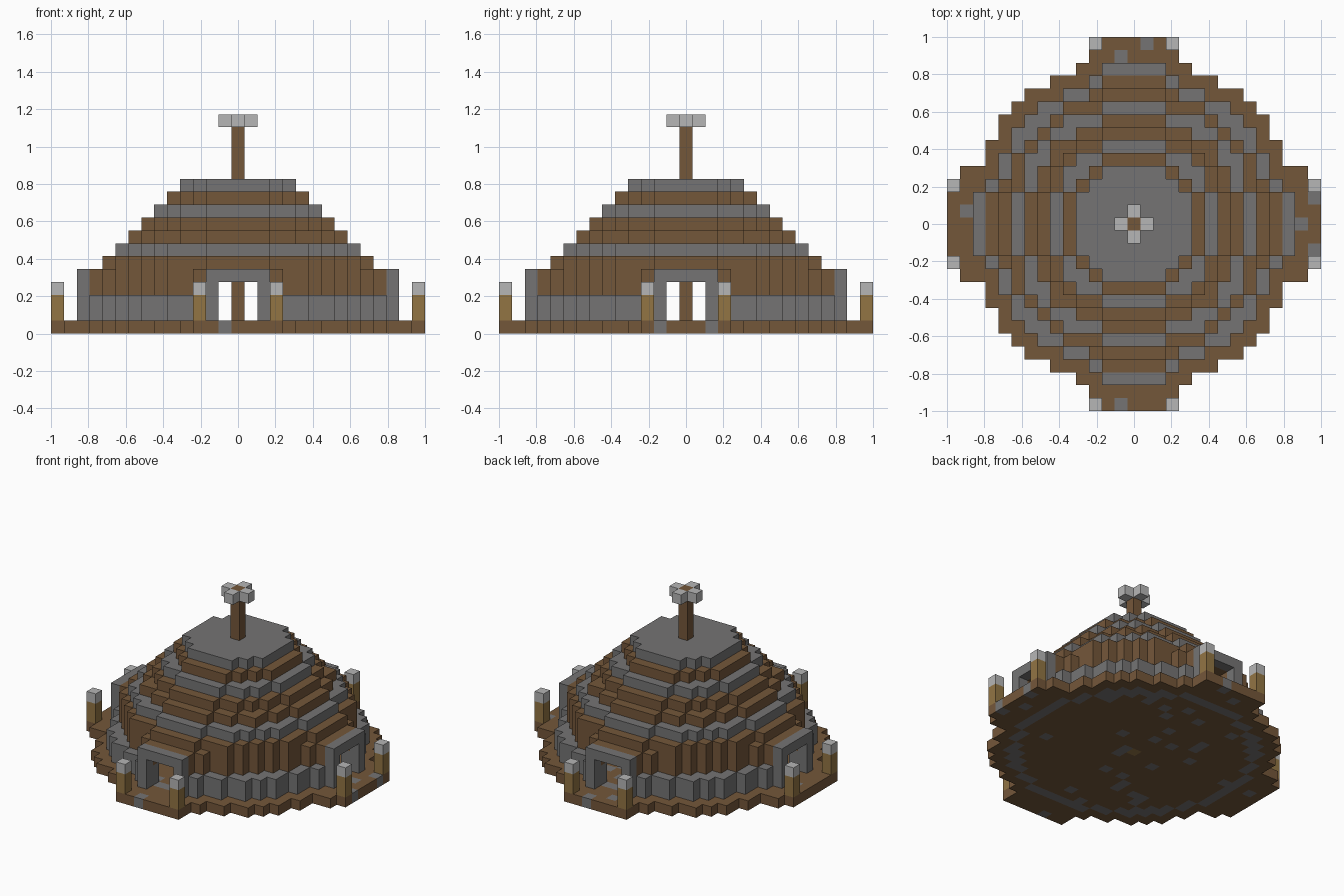
import bpy
import bmesh
import random
from mathutils import Vector

random.seed(4)
cube = bpy.data.objects.get("Cube")
if cube:
    bpy.data.objects.remove(cube, do_unlink=True)

U = 2 / 29  # size of one block


def make_material(name, srgb):
    rgba = [((c / 255 + 0.055) / 1.055) ** 2.4 for c in srgb] + [1.0]
    mat = bpy.data.materials.new(name)
    mat.use_nodes = True
    mat.diffuse_color = rgba
    mat.node_tree.nodes["Principled BSDF"].inputs["Base Color"].default_value = rgba
    return mat


BROWN, GREY, LIGHT, TAN = range(4)
MATERIALS = [
    make_material("brown_wood", (116, 87, 58)),
    make_material("grey_stone", (117, 116, 116)),
    make_material("light_grey_cap", (182, 182, 182)),
    make_material("tan_post", (146, 117, 68)),
]

parts = {}     # part name -> {block: material}
occupied = set()


def put(part, columns, layers, mat):
    blocks = parts.setdefault(part, {})
    for x, y in columns:
        for z in layers:
            if (x, y, z) not in occupied:
                occupied.add((x, y, z))
                blocks[x, y, z] = mat


def disc(limit):
    """Grid columns whose squared distance is within the limit."""
    span = range(-14, 15)
    return {(x, y) for x in span for y in span if x * x + y * y <= limit}


def round_disc(r):
    return disc(r * r + min(r, 8) + 0.25)


def four_sides(columns):
    """Repeat columns drawn on the front at all four sides."""
    result = set()
    for x, y in columns:
        result |= {(x, y), (-y, x), (-x, -y), (y, -x)}
    return result


def front_row(half, row):
    return {(x, -row) for x in range(-half, half + 1)}


wall_disc, upper_disc = disc(132), disc(110)

# Doorway openings, kept free of wall blocks
opening = four_sides(front_row(1, 9) | front_row(1, 10) | front_row(1, 11) | front_row(1, 12))

# Floor: round slab, four porches, stone footing ring and stray stones
porch_stones = {(1, 14), (-1, 13), (-13, 1), (14, 2), (13, 0), (14, -2), (-1, -14)}
inner_stones = {c for c in sorted(upper_disc) if random.random() < 0.08}
floor = disc(165) | four_sides(front_row(3, 13) | front_row(3, 14))
floor |= {(sx * 13, sy * 4) for sx in (-1, 1) for sy in (-1, 1)}
put("floor", {(0, 0)}, [0], TAN)
put("floor", porch_stones | inner_stones | (wall_disc - upper_disc), [0], GREY)
put("floor", floor, [0], BROWN)

# Stone lower wall
put("lower_wall", wall_disc - upper_disc - opening, [1, 2], GREY)

# Wooden upper wall with a lintel over each door
upper_wall = (upper_disc - disc(90)) | four_sides(front_row(2, 11))
put("upper_wall", upper_wall - opening, [3], BROWN)
put("upper_wall", upper_wall, [4], BROWN)

# Door frames
frame = four_sides(front_row(2, 12))
put("door_frames", frame - opening, [1, 2, 3], GREY)
put("door_frames", frame, [4], GREY)

# Stepped roof tiers, hollow below the solid cap
tier_colours = [BROWN, GREY, BROWN, BROWN, GREY, BROWN, GREY]
for i, colour in enumerate(tier_colours):
    radius = 10 - i
    ring = round_disc(radius)
    if radius > 4:
        ring = ring - round_disc(radius - 1)
    put("roof_tier_%d" % (i + 1), ring, [5 + i], colour)

# Central mast with a cross on top
put("mast", {(0, 0)}, range(1, 17), BROWN)
put("mast_cross", four_sides({(0, -1)}), [16], LIGHT)

# Porch posts with pale caps
posts = four_sides({(-3, -14), (3, -14)})
put("porch_posts", posts, [1, 2], TAN)
put("porch_posts", posts, [3], LIGHT)

DIRECTIONS = [Vector(d) for d in ((1, 0, 0), (-1, 0, 0), (0, 1, 0), (0, -1, 0), (0, 0, 1), (0, 0, -1))]


def build(name, blocks):
    """Make a mesh from the exposed sides of the blocks."""
    bm = bmesh.new()
    used = sorted(set(blocks.values()))
    for pos, mat in blocks.items():
        centre = Vector(pos) + Vector((0, 0, 0.5))
        for n in DIRECTIONS:
            if tuple(int(v) for v in Vector(pos) + n) in occupied:
                continue
            a = Vector((n.y, n.z, n.x)) / 2
            b = n.cross(a)
            mid = centre + n / 2
            corners = (mid - a - b, mid + a - b, mid + a + b, mid - a + b)
            face = bm.faces.new([bm.verts.new(c * U) for c in corners])
            face.material_index = used.index(mat)
    bmesh.ops.remove_doubles(bm, verts=bm.verts, dist=U * 0.01)
    mesh = bpy.data.meshes.new(name)
    bm.to_mesh(mesh)
    bm.free()
    for mat in used:
        mesh.materials.append(MATERIALS[mat])
    bpy.context.collection.objects.link(bpy.data.objects.new(name, mesh))


for part_name, part_blocks in parts.items():
    build(part_name, part_blocks)
